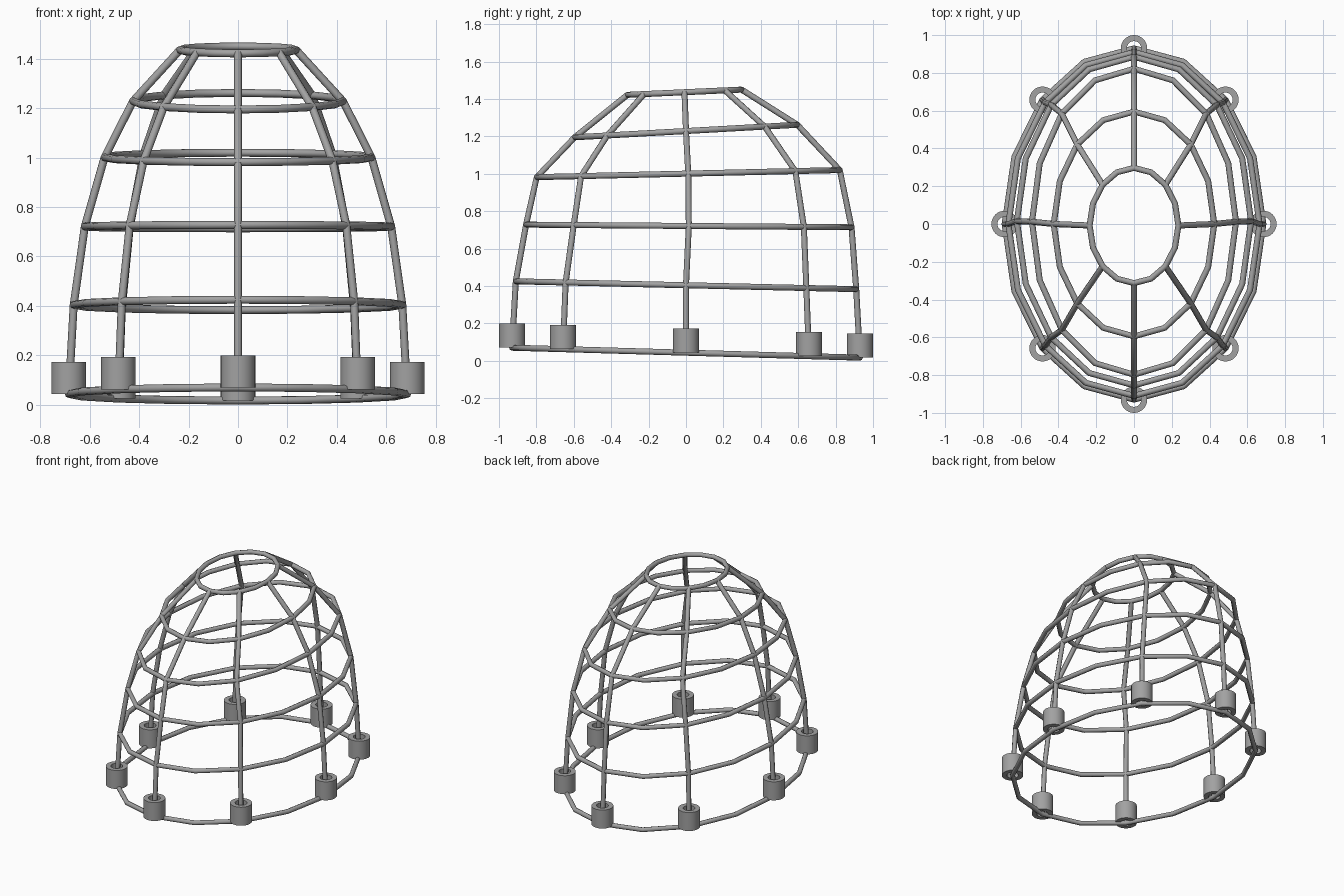
import bpy
import bmesh
from math import cos, sin, pi, radians

cube = bpy.data.objects.get("Cube")
if cube:
    bpy.data.objects.remove(cube, do_unlink=True)

TUBE = 0.016
SIDES = 16
# Hoops from the bottom up: half width, half depth, y centre, front height, back height
HOOPS = [
    (0.685, 0.93, 0.0, 0.070, 0.017),
    (0.665, 0.91, 0.0, 0.425, 0.383),
    (0.620, 0.87, 0.015, 0.728, 0.714),
    (0.540, 0.81, 0.012, 0.982, 1.020),
    (0.425, 0.595, 0.0, 1.195, 1.262),
    (0.235, 0.305, -0.008, 1.422, 1.450),
]


def material(name, grey):
    mat = bpy.data.materials.new(name)
    mat.use_nodes = True
    colour = (grey, grey, grey, 1)
    mat.diffuse_color = colour
    mat.node_tree.nodes["Principled BSDF"].inputs["Base Color"].default_value = colour
    return mat


steel = material("grey steel", 0.36)


def hoop_point(hoop, angle):
    """Point on a tilted elliptical hoop."""
    a, b, yc, front, back = hoop
    s = sin(angle)
    return (a * cos(angle), yc + b * s, (front + back) / 2 + s * (back - front) / 2)


def smooth(obj):
    bpy.ops.object.select_all(action='DESELECT')
    obj.select_set(True)
    bpy.context.view_layer.objects.active = obj
    if obj.type == 'CURVE':
        bpy.ops.object.convert(target='MESH')
    bpy.ops.object.shade_smooth_by_angle(angle=radians(50))


def tube(name, points, closed):
    """Round bar swept along straight segments."""
    curve = bpy.data.curves.new(name, 'CURVE')
    curve.dimensions = '3D'
    curve.bevel_depth = TUBE
    curve.bevel_resolution = 2
    curve.use_fill_caps = True
    spline = curve.splines.new('POLY')
    spline.points.add(len(points) - 1)
    for p, co in zip(spline.points, points):
        p.co = (*co, 1)
    spline.use_cyclic_u = closed
    curve.materials.append(steel)
    obj = bpy.data.objects.new(name, curve)
    bpy.context.collection.objects.link(obj)
    smooth(obj)


def sleeve(name, base, outer=0.07, inner=0.038, height=0.13, sides=32):
    """Hollow upright socket around the foot of a rib."""
    bm = bmesh.new()
    section = [(outer, 0), (outer, height), (inner, height), (inner, 0)]
    loops = []
    for i in range(sides):
        t = 2 * pi * i / sides
        loops.append([bm.verts.new((r * cos(t), r * sin(t), z)) for r, z in section])
    for i in range(sides):
        here, after = loops[i], loops[(i + 1) % sides]
        for j in range(4):
            k = (j + 1) % 4
            bm.faces.new((here[j], after[j], after[k], here[k]))
    bmesh.ops.recalc_face_normals(bm, faces=bm.faces)
    mesh = bpy.data.meshes.new(name)
    bm.to_mesh(mesh)
    bm.free()
    mesh.materials.append(steel)
    obj = bpy.data.objects.new(name, mesh)
    obj.location = base
    bpy.context.collection.objects.link(obj)
    smooth(obj)


# Horizontal hoops
for n, hoop in enumerate(HOOPS):
    tube(f"hoop_{n + 1}", [hoop_point(hoop, 2 * pi * i / SIDES) for i in range(SIDES)], True)

# Eight ribs, each standing in a sleeve
for n in range(8):
    angle = n * pi / 4
    tube(f"rib_{n + 1}", [hoop_point(h, angle) for h in HOOPS], False)
    sleeve(f"sleeve_{n + 1}", hoop_point(HOOPS[0], angle))
